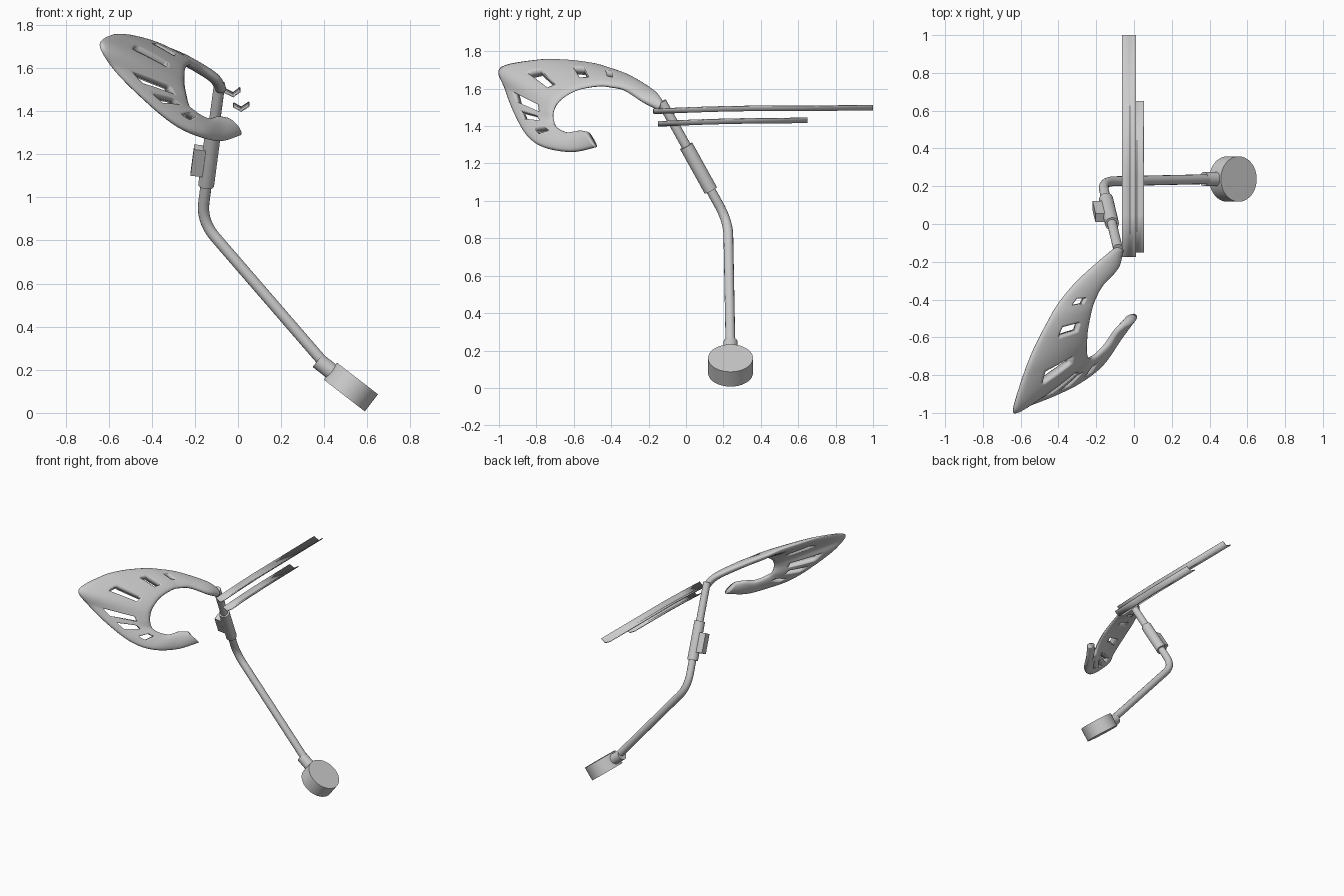
import bpy, bmesh, math
from mathutils import Vector

if "Cube" in bpy.data.objects:
    bpy.data.objects.remove(bpy.data.objects["Cube"])


def mesh_object(name, bm, angle=40):
    me = bpy.data.meshes.new(name)
    bm.to_mesh(me)
    bm.free()
    ob = bpy.data.objects.new(name, me)
    bpy.context.collection.objects.link(ob)
    bpy.ops.object.select_all(action='DESELECT')
    ob.select_set(True)
    bpy.context.view_layer.objects.active = ob
    bpy.ops.object.shade_smooth_by_angle(angle=math.radians(angle))
    return ob


def cylinder(name, a, b, r, n=40):
    a, b = Vector(a), Vector(b)
    bm = bmesh.new()
    bmesh.ops.create_cone(bm, cap_ends=True, segments=n, radius1=r, radius2=r,
                          depth=(b - a).length)
    ob = mesh_object(name, bm)
    ob.location = (a + b) / 2
    ob.rotation_euler = (b - a).to_track_quat('Z', 'Y').to_euler()
    return ob


# Bent support rod with a rounded elbow
foot, elbow, top = Vector((0.42, 0.238, 0.207)), Vector((-0.17, 0.225, 0.89)), Vector((-0.085, -0.13, 1.53))
p = elbow + (foot - elbow).normalized() * 0.1
q = elbow + (top - elbow).normalized() * 0.1
path = [foot]
for i in range(11):
    t = i / 10
    path.append(p * (1 - t) ** 2 + elbow * 2 * t * (1 - t) + q * t * t)
path.append(top)
cu = bpy.data.curves.new("support_rod", 'CURVE')
cu.dimensions = '3D'
cu.bevel_depth = 0.026
cu.bevel_resolution = 5
cu.use_fill_caps = True
sp = cu.splines.new('POLY')
sp.points.add(len(path) - 1)
for pt, co in zip(sp.points, path):
    pt.co = (*co, 1)
sp.use_smooth = True
bpy.context.collection.objects.link(bpy.data.objects.new("support_rod", cu))

# Sleeve on the upper rod, with a small block on its side
axis = (top - elbow).normalized()
s0 = elbow + (top - elbow) * 0.26
s1 = elbow + (top - elbow) * 0.63
cylinder("rod_sleeve", s0, s1, 0.037)
bm = bmesh.new()
bmesh.ops.create_cube(bm, size=1)
bmesh.ops.scale(bm, vec=(0.06, 0.05, 0.14), verts=bm.verts)
block = mesh_object("sleeve_block", bm)
block.location = (s0 + s1) / 2 + Vector((-0.05, 0, -0.005))
block.rotation_euler = Vector((0, 0, 1)).rotation_difference(axis).to_euler()

# Round weight and its collar
c = Vector((0.524, 0.238, 0.12))
n = Vector((0.61, 0, 0.79)).normalized()
cylinder("end_disc", c - n * 0.05, c + n * 0.05, 0.12, 64)
cylinder("disc_collar", (0.37, 0.238, 0.243), (0.45, 0.238, 0.18), 0.038)


# Two thin V-section rails with a slight kink
def rail(name, xs, z, y0, y1):
    bm = bmesh.new()
    rows = []
    for y, lift in ((y0, 0), (0.05, 0.009), (0.25, 0.015), (y1, 0.019)):
        rows.append([bm.verts.new((x, y, z + dz + lift))
                     for x, dz in zip(xs, (0.02, 0, 0.024))])
    for a, b in zip(rows, rows[1:]):
        for j in range(2):
            bm.faces.new((a[j], a[j + 1], b[j + 1], b[j]))
    ob = mesh_object(name, bm, 15)
    m = ob.modifiers.new("thickness", 'SOLIDIFY')
    m.thickness = 0.006
    m.offset = 0


rail("upper_rail", (-0.063, -0.022, 0.01), 1.467, -0.175, 1.0)
rail("lower_rail", (-0.022, 0.015, 0.052), 1.4, -0.15, 0.65)

# Slotted hook plate: outer and inner edge stations, from rod to tail
outer = [(-.085, -.12, 1.525), (-.15, -.166, 1.583), (-.30, -.30, 1.665), (-.40, -.42, 1.71),
         (-.455, -.513, 1.735), (-.53, -.66, 1.753), (-.585, -.80, 1.752), (-.64, -.992, 1.71),
         (-.58, -.968, 1.60), (-.44, -.914, 1.46), (-.30, -.845, 1.344), (-.18, -.754, 1.285),
         (-.08, -.61, 1.262), (.01, -.48, 1.288)]
inner = [(-.075, -.15, 1.485), (-.085, -.235, 1.535), (-.165, -.326, 1.595), (-.205, -.40, 1.612),
         (-.225, -.46, 1.617), (-.245, -.56, 1.60), (-.25, -.63, 1.57), (-.25, -.685, 1.525),
         (-.24, -.71, 1.47), (-.225, -.705, 1.42), (-.19, -.685, 1.39), (-.14, -.63, 1.365),
         (-.095, -.567, 1.375), (-.05, -.53, 1.37)]
# slots as (station range, across range)
slots = [(2.8, 3.2, .38, .66), (4.4, 4.8, .38, .74), (6.2, 6.6, .32, .76),
         (7.9, 8.4, .24, .74), (8.8, 9.2, .24, .66), (9.8, 10.2, .36, .7)]


def spline(pts, t):
    i = min(int(t), len(pts) - 2)
    f = t - i
    a, b, c, d = (Vector(pts[max(0, min(len(pts) - 1, i + k))]) for k in (-1, 0, 1, 2))
    return 0.5 * (2 * b + (c - a) * f + (2 * a - 5 * b + 4 * c - d) * f * f
                  + (3 * b - a - 3 * c + d) * f ** 3)


NT, NU = 130, 24
bm = bmesh.new()
grid = [[bm.verts.new(spline(outer, i / 10).lerp(spline(inner, i / 10), j / NU))
         for j in range(NU + 1)] for i in range(NT + 1)]
weights = []
for i in range(NT + 1):
    for j in range(NU + 1):
        weights.append(0.12 + 0.88 * math.sqrt(max(0, 1 - (2 * j / NU - 1) ** 2)))
for i in range(NT):
    for j in range(NU):
        t, u = (i + .5) / 10, (j + .5) / NU
        if any(a < t < b and e < u < f for a, b, e, f in slots):
            continue
        bm.faces.new((grid[i][j], grid[i + 1][j], grid[i + 1][j + 1], grid[i][j + 1]))
hook = mesh_object("slotted_hook", bm, 60)
vg = hook.vertex_groups.new(name="thickness")
for k, w in enumerate(weights):
    vg.add([k], w, 'REPLACE')
m = hook.modifiers.new("thickness", 'SOLIDIFY')
m.thickness = 0.05
m.offset = 0
m.vertex_group = "thickness"
